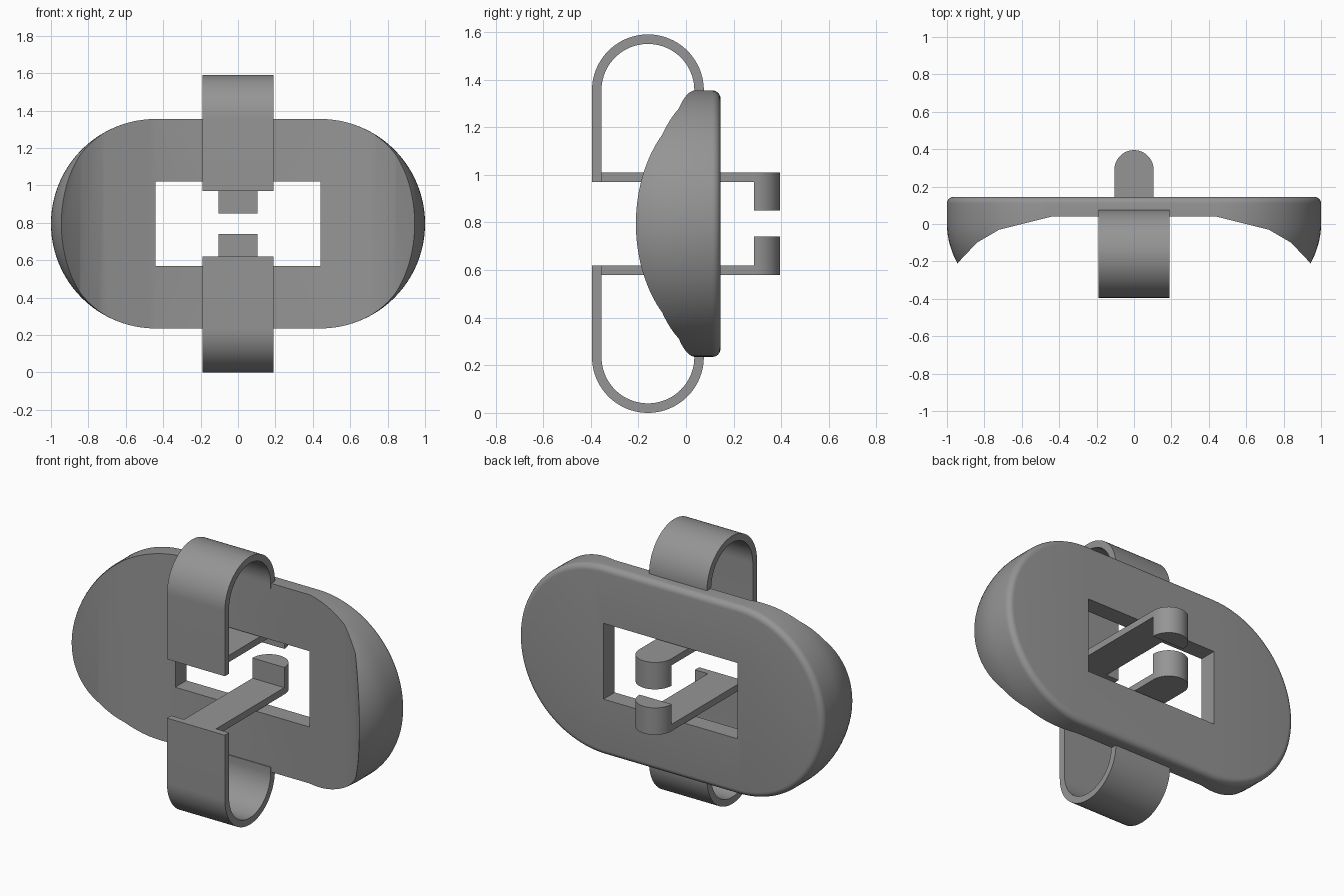
import bpy, bmesh, math

if "Cube" in bpy.data.objects:
    bpy.data.objects.remove(bpy.data.objects["Cube"])

MID = 0.795                      # height of the symmetry plane
grey = bpy.data.materials.new("plain grey")
grey.diffuse_color = (0.3, 0.3, 0.3, 1)
grey.use_nodes = True
grey.node_tree.nodes["Principled BSDF"].inputs["Base Color"].default_value = grey.diffuse_color


def loft(name, rings):
    """Closed solid through rings with equal point counts."""
    bm = bmesh.new()
    rows = [[bm.verts.new(p) for p in ring] for ring in rings]
    n = len(rows[0])
    for a, b in zip(rows, rows[1:]):
        for i in range(n):
            j = (i + 1) % n
            bm.faces.new((a[i], a[j], b[j], b[i]))
    bm.faces.new(rows[0])
    bm.faces.new(rows[-1])
    bmesh.ops.recalc_face_normals(bm, faces=bm.faces)
    mesh = bpy.data.meshes.new(name)
    bm.to_mesh(mesh)
    bm.free()
    mesh.materials.append(grey)
    ob = bpy.data.objects.new(name, mesh)
    bpy.context.collection.objects.link(ob)
    return ob


def prism(name, outline, place, lo, hi):
    return loft(name, [[place(u, v, w) for u, v in outline] for w in (lo, hi)])


def carve(ob, tool, operation):
    mod = ob.modifiers.new("carve", 'BOOLEAN')
    mod.object, mod.operation, mod.solver = tool, operation, 'EXACT'
    select(ob)
    bpy.ops.object.modifier_apply(modifier=mod.name)
    bpy.data.objects.remove(tool)


def select(ob):
    bpy.ops.object.select_all(action='DESELECT')
    ob.select_set(True)
    bpy.context.view_layer.objects.active = ob


def smooth(ob):
    select(ob)
    bpy.ops.object.shade_smooth_by_angle(angle=math.radians(32))


def arc(cu, cv, r, a0, a1, n):
    return [(cu + r * math.cos(math.radians(a0 + (a1 - a0) * i / n)),
             cv + r * math.sin(math.radians(a0 + (a1 - a0) * i / n)))
            for i in range(n + 1)]


def stadium(y, inset):
    r = 0.56 - inset
    pts = arc(0.44, MID, r, -90, 90, 48) + arc(-0.44, MID, r, 90, 270, 48)
    return [(x, y, z) for x, z in pts]


# Body: stadium with a rounded back edge and walls curving in to the front
R = 0.035
levels = [(0.145 - R + R * math.sin(t), R * (1 - math.cos(t)))
          for t in (math.pi / 2 * (1 - i / 6) for i in range(7))]
levels += [(-0.03 * i, 0.055 * (0.03 * i / 0.21) ** 2) for i in range(11)]
body = loft("body", [stadium(y, d) for y, d in levels])

# Hollow front with raised side wings
half = [(0.44, 0.04), (0.72, -0.03), (0.84, -0.10), (1.1, -0.375), (1.1, -0.6)]
hollow = half + [(-x, y) for x, y in reversed(half)]
carve(body, prism("hollow_cutter", hollow, lambda u, v, w: (u, v, w), -0.5, 2), 'DIFFERENCE')

# Rectangular window
window = [(-0.44, 0.57), (0.44, 0.57), (0.44, 1.02), (-0.44, 1.02)]
carve(body, prism("window_cutter", window, lambda u, v, w: (u, w, v), -0.7, 0.7), 'DIFFERENCE')
smooth(body)

# Clip side profile (y, height above mid) and latch arm shapes
clip = ([(0.075, 0.53)] + arc(-0.16, 0.56, 0.235, 0, 180, 40) + [(-0.395, 0.175), (-0.355, 0.175)]
        + arc(-0.16, 0.56, 0.195, 180, 0, 40) + [(0.035, 0.53)])
latch = [(-0.355, 0.175), (0.285, 0.175), (0.285, 0.055), (0.5, 0.055), (0.5, 0.215), (-0.355, 0.215)]
plan = [(-0.105, -0.5), (0.105, -0.5)] + arc(0, 0.29, 0.105, 0, 180, 28)

for side, s in (("upper", 1), ("lower", -1)):
    def sideways(u, v, w):
        return (w, u, MID + s * v)

    smooth(prism(side + "_clip", clip, sideways, -0.19, 0.19))
    # Arm with hooked, rounded tip
    arm = prism(side + "_latch_arm", latch, sideways, -0.2, 0.2)
    carve(arm, prism("tip_cutter", plan, lambda u, v, w: (u, v, w), -0.5, 2), 'INTERSECT')
    smooth(arm)
